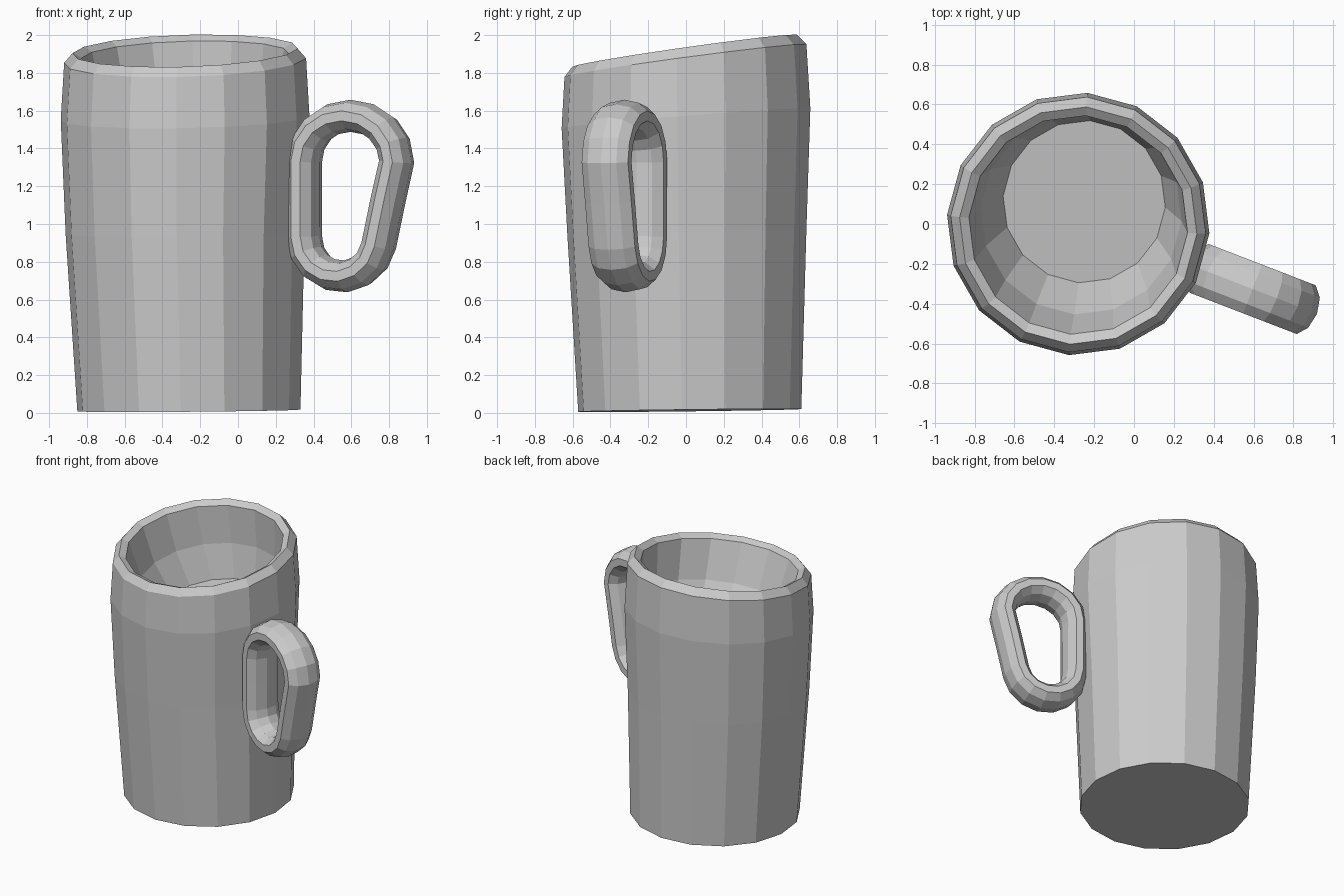
import bpy, bmesh
from math import sin, cos, radians, pi

if "Cube" in bpy.data.objects:
    bpy.data.objects.remove(bpy.data.objects["Cube"])


def make_object(name, bm):
    bmesh.ops.recalc_face_normals(bm, faces=bm.faces)
    mesh = bpy.data.meshes.new(name)
    bm.to_mesh(mesh)
    bm.free()
    obj = bpy.data.objects.new(name, mesh)
    bpy.context.collection.objects.link(obj)
    return obj


def bridge(bm, a, b):
    n = len(a)
    for i in range(n):
        j = (i + 1) % n
        bm.faces.new((a[i], a[j], b[j], b[i]))


# Mug body: stacked tilted 16-sided rings, outside upward then down into the bowl
# centre x, centre y, height, radius, tilt along x, tilt along y
SIDES = 16
rings = [
    (-0.26, 0.02, 0.013, 0.592, 0.008, 0.012),
    (-0.28, 0.005, 0.95, 0.634, 0.01, 0.03),
    (-0.28, 0.0, 1.56, 0.66, 0.02, 0.08),
    (-0.28, -0.003, 1.865, 0.642, 0.028, 0.134),
    (-0.28, -0.008, 1.917, 0.597, 0.03, 0.142),
    (-0.28, -0.005, 1.89, 0.55, 0.03, 0.142),
    (-0.265, 0.05, 1.61, 0.505, 0.03, 0.145),
    (-0.25, 0.112, 1.37, 0.408, 0.03, 0.15),
]
bm = bmesh.new()
loops = []
for cx, cy, z, r, tx, ty in rings:
    loop = []
    for i in range(SIDES):
        a = radians(-4) + 2 * pi * i / SIDES
        dx, dy = r * cos(a), r * sin(a)
        loop.append(bm.verts.new((cx + dx, cy + dy, z + tx * dx + ty * dy)))
    loops.append(loop)
for a, b in zip(loops, loops[1:]):
    bridge(bm, a, b)
bm.faces.new(loops[0])
bm.faces.new(loops[-1])
make_object("mug_body", bm)

# Handle: closed loop path in a vertical plane, big arc on top, small arc below
path = []
for i in range(9):
    t = pi * i / 8
    path.append((0.673 + 0.262 * cos(t), 1.33 + 0.243 * sin(t)))
path.append((0.411, 1.12))
for i in range(8):
    t = pi + radians(168) * i / 7
    path.append((0.625 + 0.213 * cos(t), 0.93 - 0.208 * abs(sin(t))))
path.append((0.885, 1.12))

# Sweep a flattened 10-sided section round the path
ux, uy = 0.933, -0.36
bm = bmesh.new()
loops = []
n = len(path)
for k, (u, z) in enumerate(path):
    pu, pz = path[k - 1]
    qu, qz = path[(k + 1) % n]
    tu, tz = qu - pu, qz - pz
    length = (tu * tu + tz * tz) ** 0.5
    ou, oz = tz / length, -tu / length
    loop = []
    for i in range(10):
        a = 2 * pi * i / 10
        out, side = 0.085 * cos(a), 0.138 * sin(a) - 0.09
        pu2 = u + ou * out
        loop.append(bm.verts.new((ux * pu2 - uy * side, uy * pu2 + ux * side, z + oz * out)))
    loops.append(loop)
for k in range(n):
    bridge(bm, loops[k], loops[(k + 1) % n])
make_object("handle", bm)
